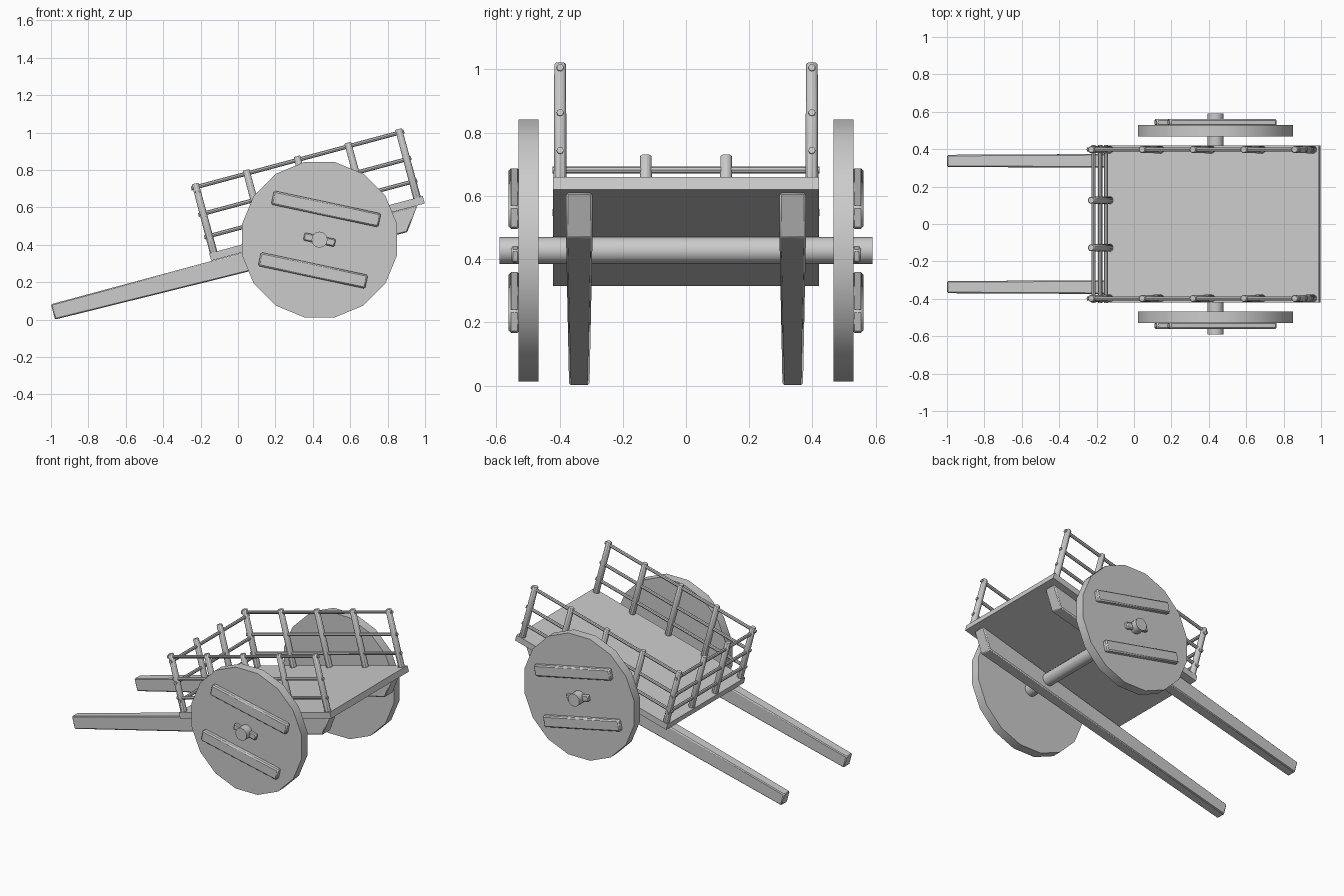
import bpy, math
from mathutils import Vector, Matrix

if "Cube" in bpy.data.objects:
    bpy.data.objects.remove(bpy.data.objects["Cube"])

TILT = math.radians(15)
AXLE = Vector((0.436, 0, 0.427))
BED_LO, BED_HI = 0.341, 0.382


def tilted(u, y, v):
    """Point in the sloping cart frame (u along bed, v up from it) to world."""
    c, s = math.cos(TILT), math.sin(TILT)
    return Vector((u * c - v * s, y, u * s + v * c))


def finish(ob, name, bevel=0.0):
    ob.name = name
    if bevel:
        m = ob.modifiers.new("bevel", 'BEVEL')
        m.width, m.segments = bevel, 1
    bpy.ops.object.select_all(action='DESELECT')
    ob.select_set(True)
    bpy.context.view_layer.objects.active = ob
    bpy.ops.object.shade_smooth_by_angle(angle=math.radians(35))
    return ob


def rod(name, a, b, r1, r2=None, sides=8, bevel=0.0, spin=0.0):
    d = b - a
    bpy.ops.mesh.primitive_cone_add(vertices=sides, radius1=r1, radius2=r1 if r2 is None else r2,
                                    depth=d.length)
    ob = bpy.context.object
    ob.matrix_world = (Matrix.Translation((a + b) / 2)
                       @ d.to_track_quat('Z', 'Y').to_matrix().to_4x4()
                       @ Matrix.Rotation(spin, 4, 'Z'))
    return finish(ob, name, bevel)


def box(name, centre, size, angle, bevel=0.0):
    bpy.ops.mesh.primitive_cube_add(size=1)
    ob = bpy.context.object
    ob.data.transform(Matrix.Diagonal((*size, 1)))
    ob.matrix_world = Matrix.Translation(centre) @ Matrix.Rotation(-angle, 4, 'Y')
    return finish(ob, name, bevel)


# Sloping bed
box("bed", tilted(0.534, 0, (BED_LO + BED_HI) / 2), (1.182, 0.84, BED_HI - BED_LO), TILT)

# Axle
rod("axle", AXLE + Vector((0, -0.59, 0)), AXLE + Vector((0, 0.59, 0)), 0.043, sides=12)

POST_U = [-0.033 + i * 0.2815 for i in range(5)]
POST_Y = 0.398
SPIN = math.radians(-12)

for side, label in ((-1, "front"), (1, "back")):
    # Tapered shaft under the bed, running out as a handle
    verts = []
    for u, v, w in ((-0.945, 0.2535, 0.0325), (0.995, 0.217, 0.042),
                    (1.084, BED_LO, 0.042), (-0.945, 0.338, 0.0325)):
        verts += [tilted(u, side * 0.3375 - w, v), tilted(u, side * 0.3375 + w, v)]
    faces = [(0, 2, 4, 6), (7, 5, 3, 1), (0, 1, 3, 2), (2, 3, 5, 4), (4, 5, 7, 6), (6, 7, 1, 0)]
    me = bpy.data.meshes.new("shaft")
    me.from_pydata(verts, [], faces)
    shaft = bpy.data.objects.new("shaft", me)
    bpy.context.collection.objects.link(shaft)
    finish(shaft, label + "_shaft", 0.006)

    # Solid wheel
    rod(label + "_wheel", AXLE + Vector((0, side * 0.467, 0)), AXLE + Vector((0, side * 0.53, 0)),
        0.423, sides=16, spin=math.pi / 16)

    # Wheel battens and axle peg
    for k, tag in ((1, "upper"), (-1, "lower")):
        off = Vector((0.168 * k * math.sin(-SPIN), side * 0.543, 0.168 * k * math.cos(SPIN)))
        box(f"{label}_{tag}_batten", AXLE + off, (0.585, 0.036, 0.075), SPIN, 0.008)
    box(label + "_axle_peg", AXLE + Vector((0, side * 0.54, 0)), (0.17, 0.026, 0.042), SPIN, 0.006)

    # Side posts and rails
    for i, u in enumerate(POST_U):
        rod(f"{label}_post_{i}", tilted(u, side * POST_Y, 0.362), tilted(u, side * POST_Y, 0.762),
            0.022, 0.02, bevel=0.004)
    for i, v in enumerate((0.471, 0.595, 0.742)):
        rod(f"{label}_rail_{i}", tilted(-0.06, side * POST_Y, v), tilted(1.118, side * POST_Y, v), 0.011)

    # End post
    rod(label + "_end_post", tilted(POST_U[0], side * 0.127, 0.362),
        tilted(POST_U[0], side * 0.127, 0.762), 0.022, 0.02, bevel=0.004)

# End rails
for i, v in enumerate((0.455, 0.575, 0.715)):
    rod(f"end_rail_{i}", tilted(POST_U[0], -0.422, v), tilted(POST_U[0], 0.422, v), 0.011)
